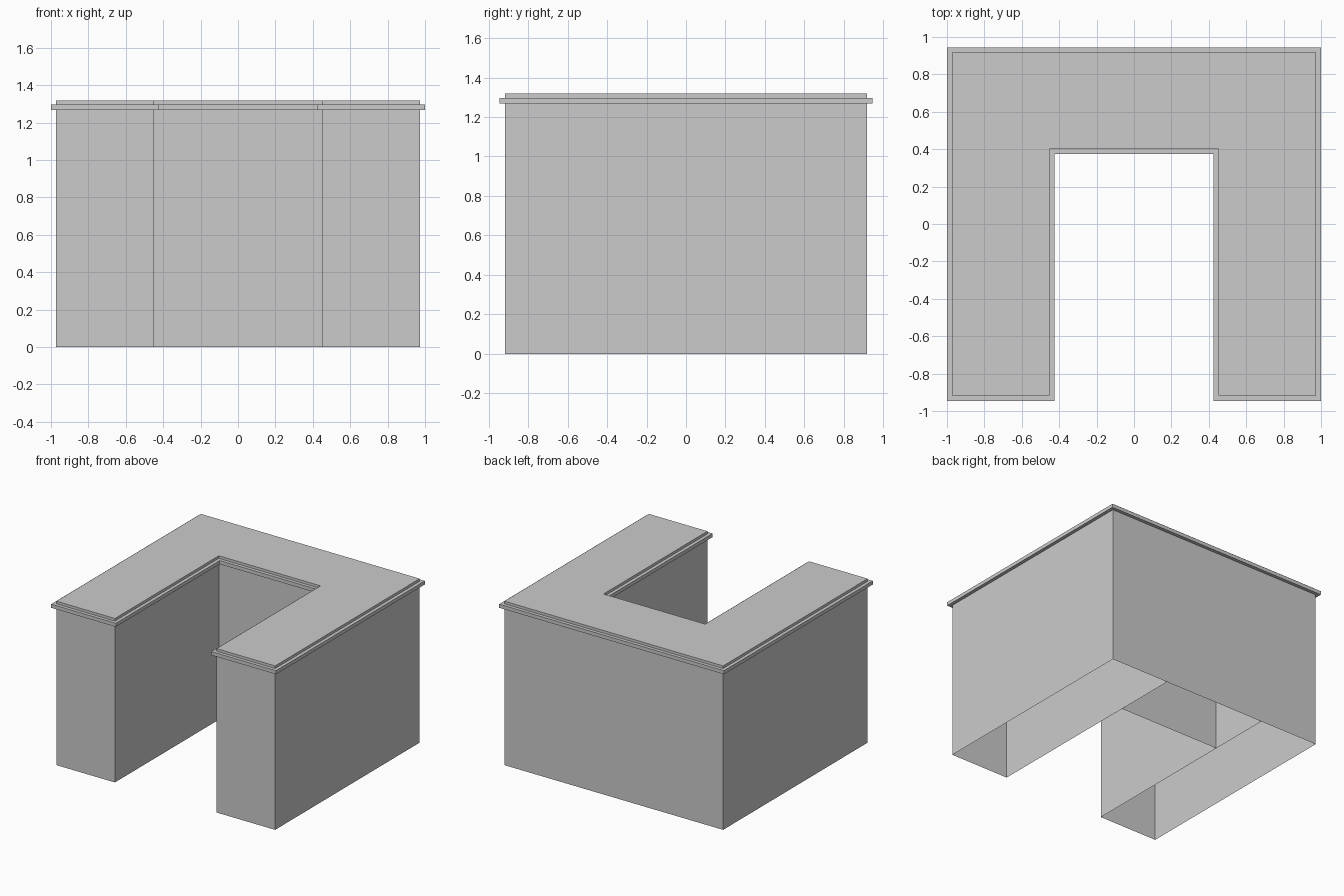
import bpy
import bmesh

cube = bpy.data.objects.get("Cube")
if cube:
    bpy.data.objects.remove(cube)

# One plain grey for everything
grey = bpy.data.materials.new("plain grey")
grey.use_nodes = True
grey.diffuse_color = (0.6, 0.6, 0.6, 1)
grey.node_tree.nodes["Principled BSDF"].inputs["Base Color"].default_value = grey.diffuse_color

INSET = 0.027
EAVES, LEDGE, TOP = 1.268, 1.297, 1.318


def outline(inset):
    """U-shaped plan, counter-clockwise, shrunk inwards by inset."""
    x, y = 1 - inset, 0.945 - inset
    ix, iy = 0.425 + inset, 0.375 + inset
    return [(-x, -y), (-ix, -y), (-ix, iy), (ix, iy),
            (ix, -y), (x, -y), (x, y), (-x, y)]


def add_object(name, bm):
    mesh = bpy.data.meshes.new(name)
    bm.to_mesh(mesh)
    bm.free()
    mesh.materials.append(grey)
    obj = bpy.data.objects.new(name, mesh)
    bpy.context.collection.objects.link(obj)


def loft(name, profile, cap=False):
    """Join U-shaped rings along a profile of (inset, height)."""
    bm = bmesh.new()
    rings = [[bm.verts.new((x, y, z)) for x, y in outline(inset)]
             for inset, z in profile]
    for low, high in zip(rings, rings[1:]):
        for i in range(len(low)):
            j = (i + 1) % len(low)
            bm.faces.new((low[i], low[j], high[j], high[i]))
    if cap:
        bm.faces.new(rings[-1])
    add_object(name, bm)


# Outer walls, open underneath
loft("walls", [(INSET, 0), (INSET, EAVES)])

# Projecting roof ledge with a raised flat roof
loft("roof", [(INSET, EAVES), (0, EAVES), (0, LEDGE),
              (INSET, LEDGE), (INSET, TOP)], cap=True)

# Inner walls dividing the wings from the back block
ix, iy = outline(INSET)[3]
back = outline(INSET)[6][1]
for side, name in ((1, "left_partition"), (-1, "right_partition")):
    bm = bmesh.new()
    corners = [(iy, 0), (back, 0), (back, EAVES), (iy, EAVES)]
    bm.faces.new([bm.verts.new((side * ix, y, z)) for y, z in corners])
    add_object(name, bm)
